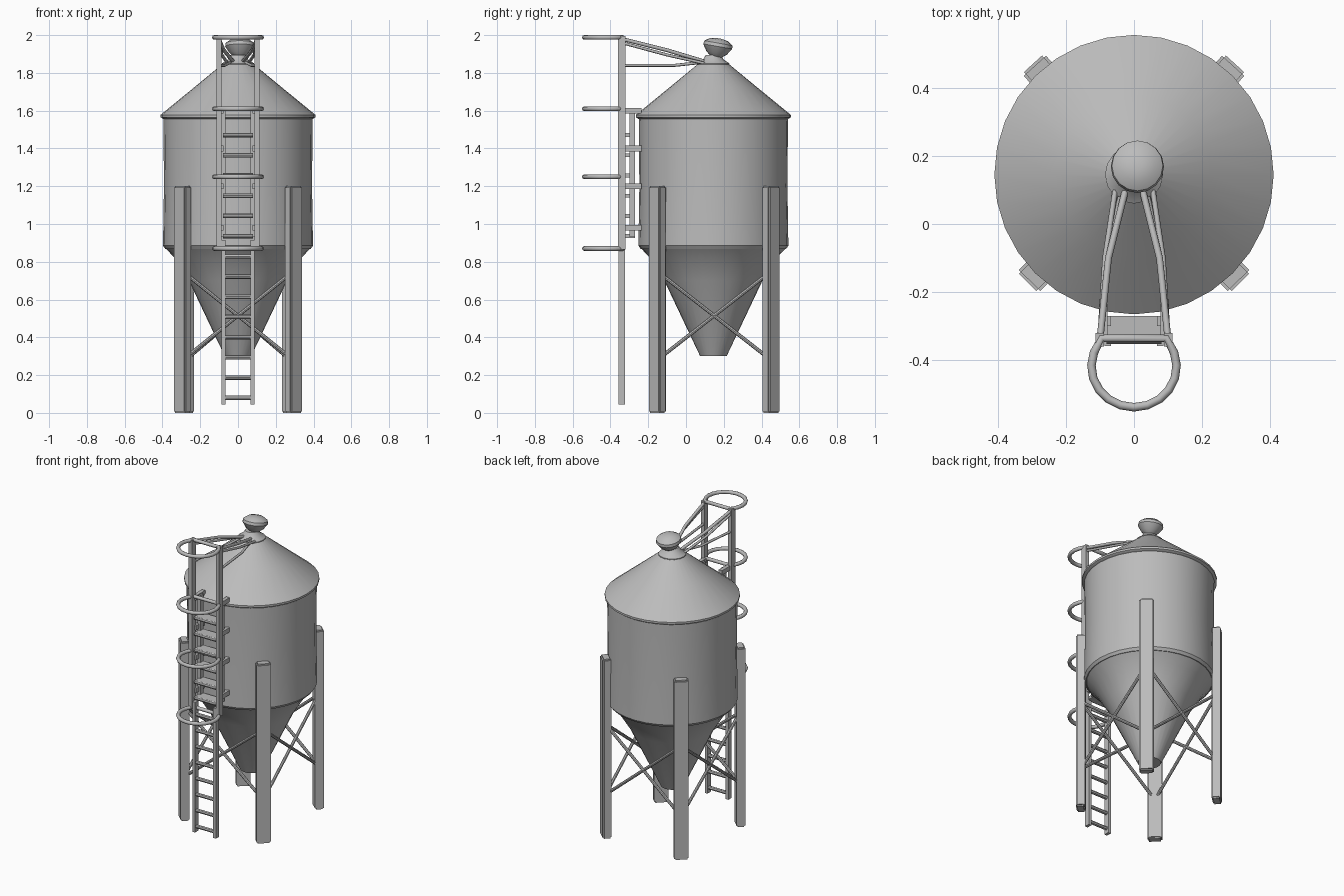
import bpy, bmesh, math
from mathutils import Vector, Matrix

if "Cube" in bpy.data.objects:
    bpy.data.objects.remove(bpy.data.objects["Cube"])

CY = 0.145  # silo axis position in y
steel = bpy.data.materials.new("galvanised_grey")
steel.diffuse_color = (0.5, 0.5, 0.5, 1)
steel.use_nodes = True
steel.node_tree.nodes["Principled BSDF"].inputs["Base Color"].default_value = steel.diffuse_color


def finish(name, bm, angle=35):
    bmesh.ops.recalc_face_normals(bm, faces=bm.faces[:])
    me = bpy.data.meshes.new(name)
    bm.to_mesh(me)
    bm.free()
    ob = bpy.data.objects.new(name, me)
    bpy.context.collection.objects.link(ob)
    me.materials.append(steel)
    bpy.ops.object.select_all(action='DESELECT')
    ob.select_set(True)
    bpy.context.view_layer.objects.active = ob
    bpy.ops.object.shade_smooth_by_angle(angle=math.radians(angle))
    return ob


def lathe(name, profile, sides=32):
    """Revolve (radius, z) points about the z axis and cap both ends."""
    bm = bmesh.new()
    rings = [[bm.verts.new((r * math.cos(2 * math.pi * i / sides),
                            r * math.sin(2 * math.pi * i / sides), z))
              for i in range(sides)] for r, z in profile]
    for a, b in zip(rings, rings[1:]):
        for i in range(sides):
            j = (i + 1) % sides
            bm.faces.new((a[i], a[j], b[j], b[i]))
    bm.faces.new(rings[0])
    bm.faces.new(rings[-1])
    ob = finish(name, bm)
    ob.location.y = CY
    return ob


def rod(bm, a, b, r, sides=8):
    """Add a capped round bar from a to b."""
    a, b = Vector(a), Vector(b)
    d = b - a
    m = Matrix.Translation((a + b) / 2) @ d.to_track_quat('Z', 'Y').to_matrix().to_4x4()
    bmesh.ops.create_cone(bm, cap_ends=True, segments=sides, radius1=r, radius2=r,
                          depth=d.length, matrix=m)


def box(bm, centre, size, turn=0):
    m = (Matrix.Translation(centre) @ Matrix.Rotation(turn, 4, 'Z')
         @ Matrix.Diagonal((*size, 1)))
    bmesh.ops.create_cube(bm, size=1, matrix=m)


def tube(name, pts, r, closed):
    """Bent pipe through the given points."""
    cu = bpy.data.curves.new(name, 'CURVE')
    cu.dimensions = '3D'
    cu.bevel_depth = r
    cu.bevel_resolution = 2
    cu.use_fill_caps = True
    sp = cu.splines.new('POLY')
    sp.points.add(len(pts) - 1)
    for p, co in zip(sp.points, pts):
        p.co = (*co, 1)
    sp.use_cyclic_u = closed
    sp.use_smooth = True
    ob = bpy.data.objects.new(name, cu)
    cu.materials.append(steel)
    bpy.context.collection.objects.link(ob)


# Tank: barrel, conical roof with a small eave, discharge hopper
lathe("barrel", [(0.385, 0.868), (0.397, 0.885), (0.392, 1.2), (0.395, 1.57)])
lathe("roof", [(0.395, 1.555), (0.41, 1.565), (0.41, 1.578), (0.23, 1.725), (0.06, 1.865)])
lathe("hopper", [(0.07, 0.30), (0.26, 0.70), (0.335, 0.82), (0.387, 0.875)])

# Filler neck and tilted domed cap
lathe("filler_collar", [(0.085, 1.82), (0.085, 1.85), (0.055, 1.87), (0.04, 1.895)], 16)
cap = lathe("filler_cap", [(0.03, -0.055), (0.055, -0.035), (0.078, 0.0),
                           (0.075, 0.018), (0.05, 0.036), (0.015, 0.043)], 16)
cap.location = (0.01, 0.168, 1.94)
cap.rotation_euler = (math.radians(-10), 0, 0)

# Four legs, turned to face the tank axis
legs = {}
bm = bmesh.new()
for sx in (-1, 1):
    for key, x, y in (("front", 0.293, -0.152), ("back", 0.278, 0.45)):
        legs[sx, key] = (sx * x, y)
        box(bm, (sx * x, y, 0.6), (0.055, 0.088, 1.2), math.atan2(y - CY, sx * x))
bmesh.ops.bevel(bm, geom=bm.edges[:], offset=0.008, segments=2, affect='EDGES')
finish("legs", bm)

# Crossed braces between neighbouring legs
order = [legs[-1, "front"], legs[1, "front"], legs[1, "back"], legs[-1, "back"]]
bm = bmesh.new()
for i, p in enumerate(order):
    q = order[(i + 1) % 4]
    rod(bm, (*p, 0.28), (*q, 0.75), 0.01)
    rod(bm, (*q, 0.28), (*p, 0.75), 0.01)
finish("leg_braces", bm)

# Ladder: lower rails, wider cage rails above, rungs
LY = -0.34
bm = bmesh.new()
for s in (-1, 1):
    box(bm, (s * 0.077, LY, 0.48), (0.02, 0.035, 0.87))
    box(bm, (s * 0.1, LY, 1.43), (0.025, 0.04, 1.13))
    box(bm, (s * 0.078, -0.285, 1.27), (0.022, 0.03, 0.68))
    for z in (0.98, 1.2, 1.4, 1.6):  # wall brackets
        box(bm, (s * 0.09, -0.285, z), (0.025, 0.10, 0.03))
for i in range(14):
    z = 0.08 + i * 0.107
    rod(bm, (-0.08, LY, z), (0.08, LY, z), 0.012)
    if z > 0.9:  # deep treads beside the barrel
        box(bm, (0, -0.305, z), (0.16, 0.07, 0.02))
finish("ladder", bm)

# Safety hoops
for n, z in enumerate((0.87, 1.25, 1.61, 1.988)):
    pts = [(0.095, -0.335, z)]
    for k in range(13):
        t = math.radians(20 - k * 220 / 12)
        pts.append((0.125 * math.cos(t), -0.418 + 0.12 * math.sin(t), z))
    pts.append((-0.095, -0.335, z))
    tube("safety_hoop_%d" % (n + 1), pts, 0.0125, True)

# Handrails from the ladder head to the filler neck
for s in (-1, 1):
    side = "right" if s > 0 else "left"
    tube("upper_handrail_" + side,
         [(s * 0.1, LY, 1.98), (s * 0.075, -0.1, 1.92), (s * 0.025, 0.1, 1.86)], 0.01, False)
    tube("middle_handrail_" + side,
         [(s * 0.1, LY, 1.96), (s * 0.085, -0.1, 1.895), (s * 0.055, 0.1, 1.85)], 0.008, False)
    tube("lower_handrail_" + side,
         [(s * 0.1, LY, 1.84), (s * 0.07, -0.06, 1.84), (s * 0.04, 0.08, 1.855)], 0.008, False)
